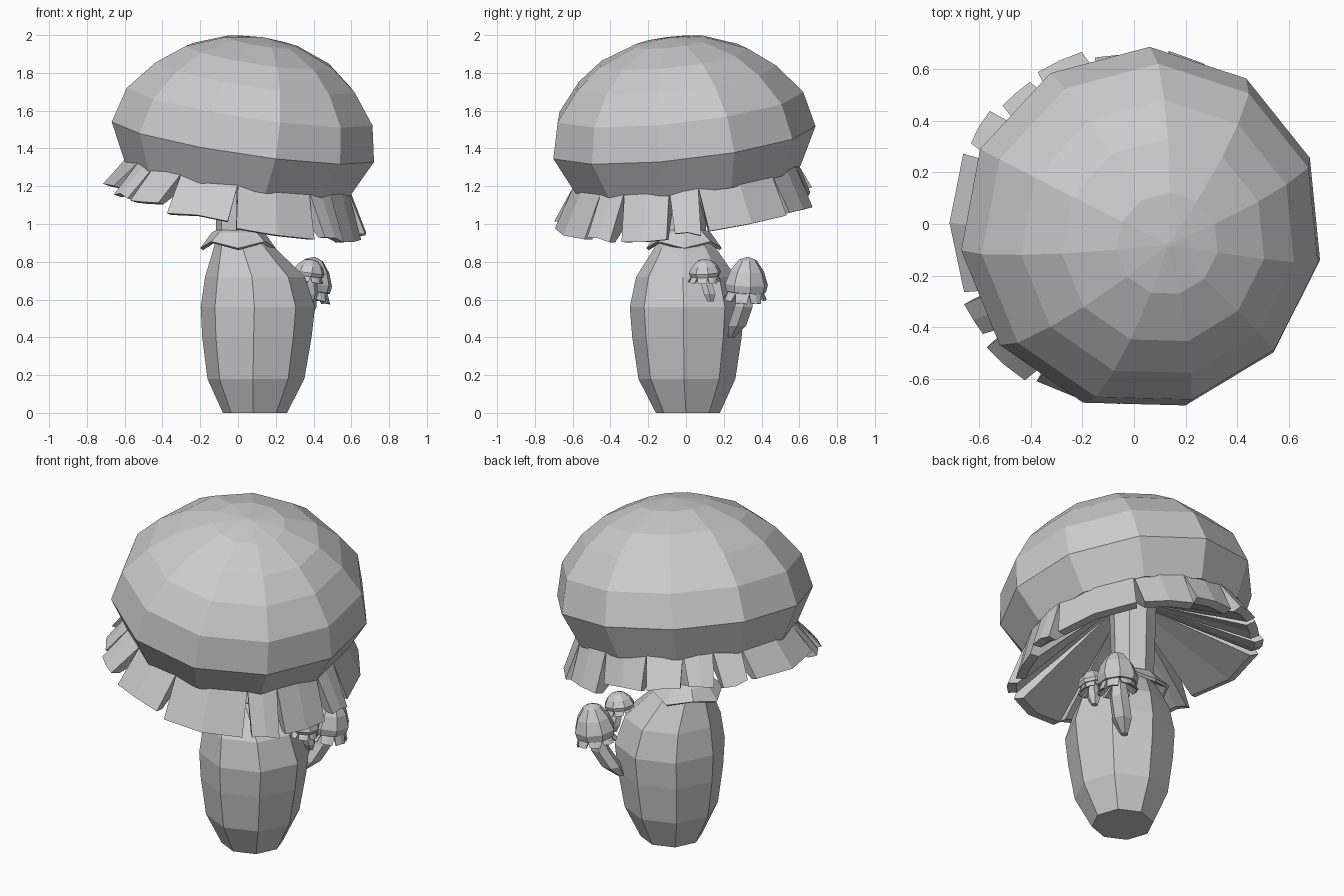
import bpy, bmesh, math, random
from mathutils import Matrix, Vector

cube = bpy.data.objects.get("Cube")
if cube:
    bpy.data.objects.remove(cube, do_unlink=True)
random.seed(4)

grey = bpy.data.materials.new("plain_grey")
grey.use_nodes = True
grey.diffuse_color = (0.6, 0.6, 0.6, 1)
grey.node_tree.nodes["Principled BSDF"].inputs["Base Color"].default_value = (0.6, 0.6, 0.6, 1)


def finish(name, bm, frame=Matrix()):
    bmesh.ops.transform(bm, matrix=frame, verts=bm.verts)
    bmesh.ops.recalc_face_normals(bm, faces=bm.faces)
    mesh = bpy.data.meshes.new(name)
    bm.to_mesh(mesh)
    bm.free()
    mesh.materials.append(grey)
    obj = bpy.data.objects.new(name, mesh)
    bpy.context.collection.objects.link(obj)
    return obj


def polar(r, angle, z):
    return Vector((r * math.cos(angle), r * math.sin(angle), z))


def skin(bm, loops):
    """Join equal loops of points with quads, and close both ends."""
    rows = [[bm.verts.new(p) for p in loop] for loop in loops]
    n = len(rows[0])
    for a, b in zip(rows, rows[1:]):
        for i in range(n):
            bm.faces.new((a[i], a[(i + 1) % n], b[(i + 1) % n], b[i]))
    bm.faces.new(rows[0])
    bm.faces.new(rows[-1])


def rings(name, sections, sides, phase=0, frame=Matrix()):
    """Stack of polygons, each given as (centre, radius)."""
    bm = bmesh.new()
    turn = math.tau / sides
    skin(bm, [[Vector(c) + polar(r, phase + i * turn, 0) for i in range(sides)]
              for c, r in sections])
    return finish(name, bm, frame)


def tilted(centre, up, width, height):
    rot = Vector((0, 0, 1)).rotation_difference(Vector(up)).to_matrix().to_4x4()
    return Matrix.Translation(centre) @ rot @ Matrix.Diagonal((width, width, height, 1))


# cap profiles from the hollow underside, round the rim, to the crown
MAIN = [(0.1, -0.05), (0.56, -0.18), (0.61, -0.2), (0.71, 0), (0.665, 0.19),
        (0.54, 0.345), (0.40, 0.452), (0.2, 0.53), (0.01, 0.555)]
SPROUT = [(0.1, -0.05), (0.56, -0.15), (0.66, -0.16), (0.71, 0), (0.56, 0.29),
          (0.30, 0.53), (0.03, 0.6)]


def cap(name, profile, frame, sides, phase, bounds, gap, drop):
    sections = [((0.04 * max(h, 0), 0, h), r) for r, h in profile]
    rings(name + "_cap", sections, sides, phase, frame)
    # torn veil: flaring panels split by wedge-shaped gaps, running inward as gills
    bm = bmesh.new()
    for a, b in zip(bounds, bounds[1:] + [bounds[0] + 360]):
        loops = []
        mid = math.radians((a + b) / 2)
        low = drop - 0.04 * math.cos(mid) + random.uniform(-0.01, 0.01)
        flare = 0.70 - 0.04 * math.sin(mid) + random.uniform(-0.02, 0.02)
        for t in (0, 0.5, 1):
            top = math.radians(a + (b - a) * t)
            bottom = math.radians(a + gap + (b - a - 2 * gap) * t)
            h = low + random.uniform(-0.02, 0.02)
            loops.append([polar(0.59, top, -0.17), polar(flare, bottom, h),
                          polar(flare - 0.05, bottom, h - 0.01), polar(0.12, top, -0.06)])
        skin(bm, loops)
    finish(name + "_veil", bm, frame)


# main stem with a narrow neck
rings("stem", [((0.09, 0.01, 0), 0.17), ((0.095, 0.005, 0.18), 0.257),
               ((0.1, 0.005, 0.4), 0.29), ((0.105, 0.005, 0.56), 0.303),
               ((0.09, 0, 0.72), 0.265), ((0.035, -0.005, 0.87), 0.165),
               ((0, -0.01, 0.93), 0.115), ((0, -0.01, 1.4), 0.13)], 8, -0.06)

# pointed collar round the neck
bm = bmesh.new()
eighth = math.tau / 8
loops = []
for r, z, wave in ((0.11, 0.97, 0), (0.14, 0.955, 0), (0.2, 0.89, 0.018),
                   (0.185, 0.88, 0.018), (0.11, 0.93, 0)):
    loops.append([polar(r, i * eighth, z - wave * (-1) ** i) + Vector((0, -0.01, 0))
                  for i in range(8)])
skin(bm, loops)
finish("collar", bm)

# main leaning cap
cap("main", MAIN, tilted((0.03, -0.02, 1.445), (0.15, -0.11, 1), 1, 1), 11, math.radians(88),
    [-90, -50, -34, -9, 6, 50, 78, 104, 124, 140, 156, 205, 220, 239], 2, -0.37)

# two small mushrooms on the side
corners = [i * 45 + 10 for i in range(8)]
cap("large_sprout", SPROUT, tilted((0.385, 0.32, 0.68), (0.1, 0.05, 1), 0.163, 0.245),
    8, 0.2, corners, 6, -0.32)
rings("large_sprout_stem", [((0.27, 0.24, 0.40), 0.02), ((0.31, 0.27, 0.46), 0.055),
                            ((0.36, 0.305, 0.56), 0.055), ((0.38, 0.32, 0.67), 0.04)], 6)
cap("small_sprout", SPROUT, tilted((0.375, 0.1, 0.745), (0.15, -0.05, 1), 0.122, 0.118),
    8, 0.2, corners, 6, -0.4)
rings("small_sprout_stem", [((0.39, 0.13, 0.59), 0.018), ((0.39, 0.125, 0.63), 0.036),
                            ((0.385, 0.11, 0.68), 0.034), ((0.375, 0.1, 0.74), 0.025)], 6)
